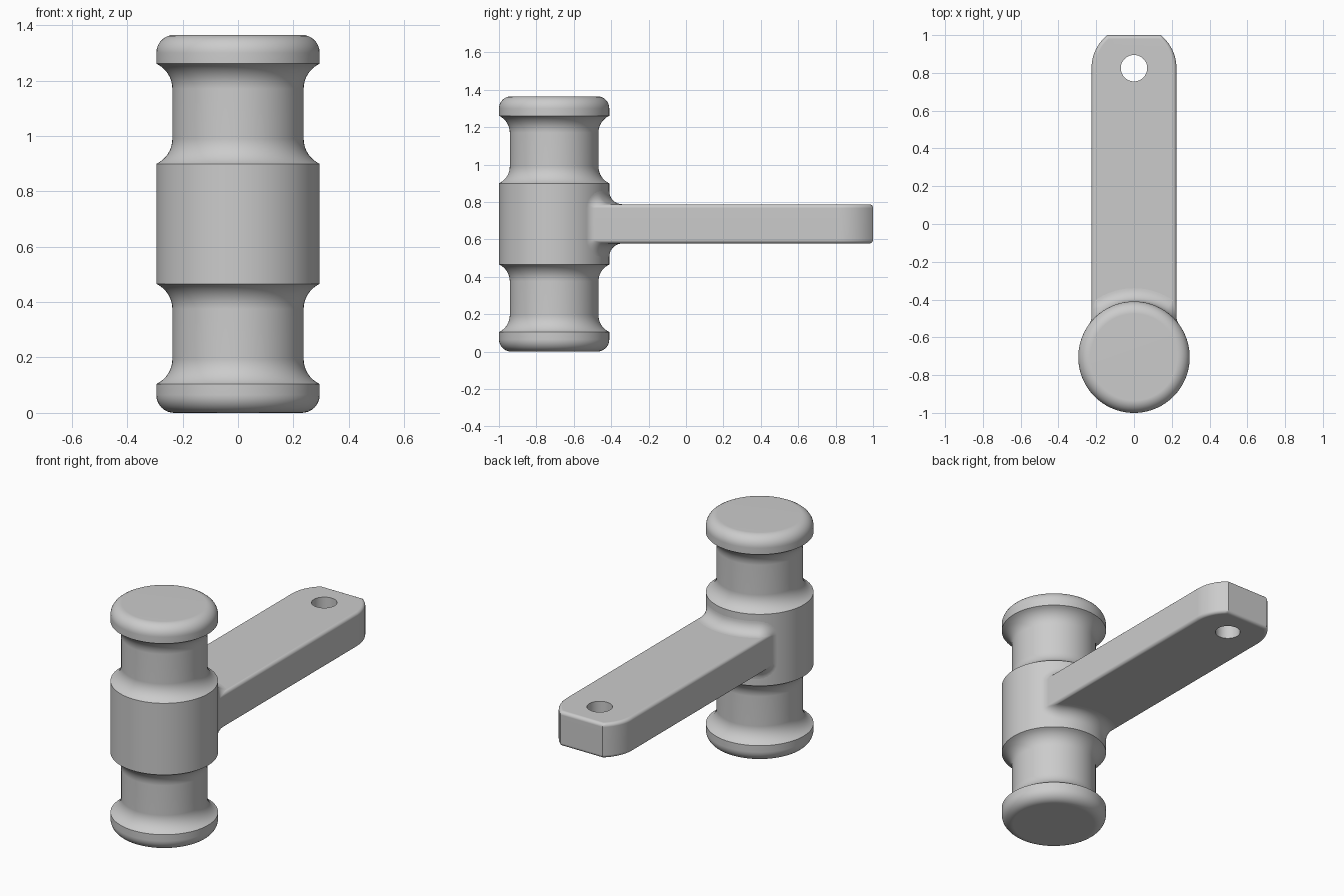
import bpy, bmesh
from math import sin, cos, pi, sqrt, asin
from mathutils import Vector

cube = bpy.data.objects.get("Cube")
if cube:
    bpy.data.objects.remove(cube, do_unlink=True)

AXIS_Y, HEIGHT = -0.705, 1.365
MID = HEIGHT / 2
RAD, NECK = 0.295, 0.237            # spool radii
ARM_W, ARM_H = 0.225, 0.105         # arm half width and half height
HOLE_Y, HOLE_R = 0.825, 0.07
EDGE, BLEND = 0.02, 0.07            # arm edge rounding, root blend radius

grey = bpy.data.materials.new("plain grey")
grey.use_nodes = True
grey.diffuse_color = (0.6, 0.6, 0.6, 1)
grey.node_tree.nodes["Principled BSDF"].inputs["Base Color"].default_value = (0.6, 0.6, 0.6, 1)


def make_object(name, bm):
    mesh = bpy.data.meshes.new(name)
    bm.to_mesh(mesh)
    bm.free()
    obj = bpy.data.objects.new(name, mesh)
    bpy.context.collection.objects.link(obj)
    mesh.materials.append(grey)
    return obj


def activate(obj):
    bpy.ops.object.select_all(action='DESELECT')
    obj.select_set(True)
    bpy.context.view_layer.objects.active = obj


def smooth(obj):
    activate(obj)
    bpy.ops.object.shade_smooth_by_angle(angle=pi / 6)
    mod = obj.modifiers.new("Flat face normals", 'WEIGHTED_NORMAL')
    mod.keep_sharp = True


def arc(cx, cy, r, a0, a1, n):
    return [(cx + r * cos(a0 + (a1 - a0) * i / n),
             cy + r * sin(a0 + (a1 - a0) * i / n)) for i in range(n + 1)]


# Spool: mirrored half profile (radius, height) spun around its axis
cove = 0.1
sweep = asin(sqrt(cove ** 2 - (cove - RAD + NECK) ** 2) / cove)
half = [(0, 0)] + arc(RAD - 0.065, 0.065, 0.065, -pi / 2, 0, 8)
half += arc(NECK + cove, 0.195, cove, pi + sweep, pi, 8)
half += arc(NECK + cove, 0.375, cove, pi, pi - sweep, 8)
profile = half + [(r, HEIGHT - z) for r, z in reversed(half)]
bm = bmesh.new()
pts = [bm.verts.new((r, AXIS_Y, z)) for r, z in profile]
edges = [bm.edges.new(pair) for pair in zip(pts, pts[1:])]
bmesh.ops.spin(bm, geom=pts + edges, cent=(0, AXIS_Y, 0), axis=(0, 0, 1),
               angle=2 * pi, steps=96, use_merge=True)
bmesh.ops.remove_doubles(bm, verts=bm.verts, dist=1e-5)
bmesh.ops.recalc_face_normals(bm, faces=bm.faces)
smooth(make_object("spool", bm))

# Arm: rounded end concentric with the hole, cut flat at the tip
tip = asin((1 - HOLE_Y) / ARM_W)
right = [(ARM_W, -0.55)] + arc(0, HOLE_Y, ARM_W, 0, tip, 10)
outline = right + [(-x, y) for x, y in reversed(right)]
bm = bmesh.new()
base = bm.faces.new([bm.verts.new((x, y, MID - ARM_H)) for x, y in outline])
top = bmesh.ops.extrude_face_region(bm, geom=[base], use_keep_orig=True)
bmesh.ops.translate(bm, vec=(0, 0, 2 * ARM_H),
                    verts=[g for g in top["geom"] if isinstance(g, bmesh.types.BMVert)])
bmesh.ops.recalc_face_normals(bm, faces=bm.faces)
rims = [e for e in bm.edges if abs(e.verts[0].co.z - e.verts[1].co.z) < 1e-4]
bmesh.ops.bevel(bm, geom=rims, offset=EDGE, segments=5, profile=0.5, affect='EDGES')
arm = make_object("arm", bm)

# Hole through the arm
bpy.ops.mesh.primitive_cylinder_add(vertices=48, radius=HOLE_R, depth=1,
                                    location=(0, HOLE_Y, MID))
cutter = bpy.context.object
cutter.name = "hole_cutter"
cutter.hide_render = True
cutter.data.materials.append(grey)
cut = arm.modifiers.new("Hole", 'BOOLEAN')
cut.operation, cut.solver, cut.object = 'DIFFERENCE', 'EXACT', cutter
activate(arm)
bpy.ops.object.modifier_apply(modifier=cut.name)
bpy.data.objects.remove(cutter, do_unlink=True)
smooth(arm)

# Root blend: a ball rolled around the arm section against the spool
section = []                        # (x, z, normal x, normal z)
for k, (sx, sz) in enumerate([(1, 1), (-1, 1), (-1, -1), (1, -1)]):
    cx, cz = sx * (ARM_W - EDGE), sz * (ARM_H - EDGE)
    for i in range(7):
        a = (k + i / 6) * pi / 2
        section.append((cx + EDGE * cos(a), cz + EDGE * sin(a), cos(a), sin(a)))
    if k in (0, 2):                 # subdivide the wide top and bottom
        section += [(cx * (1 - i / 10), sz * ARM_H, 0, sz) for i in range(1, 20)]

bm = bmesh.new()
rings, STEPS = [], 10
for x, z, nx, nz in section:
    bx, bz = x + BLEND * nx, z + BLEND * nz
    by = sqrt((RAD + BLEND) ** 2 - bx ** 2)
    to_arm = Vector((-nx, 0, -nz))
    to_spool = Vector((-bx, -by, 0)).normalized()
    centre = Vector((bx, by + AXIS_Y, bz + MID))
    turn = to_arm.angle(to_spool)
    ring = []
    for i in range(STEPS + 1):
        t = i / STEPS
        d = (to_arm * sin((1 - t) * turn) + to_spool * sin(t * turn)) / sin(turn)
        ring.append(bm.verts.new(centre + BLEND * d))
    rings.append(ring)
for a, b in zip(rings, rings[1:] + rings[:1]):
    for i in range(STEPS):
        bm.faces.new((a[i], b[i], b[i + 1], a[i + 1]))
bmesh.ops.recalc_face_normals(bm, faces=bm.faces)
bm.faces.ensure_lookup_table()
probe = bm.faces[0]
mid = probe.calc_center_median()
if probe.normal.dot(Vector((mid.x, 0, mid.z - MID))) < 0:
    bmesh.ops.reverse_faces(bm, faces=bm.faces)
smooth(make_object("root_blend", bm))
